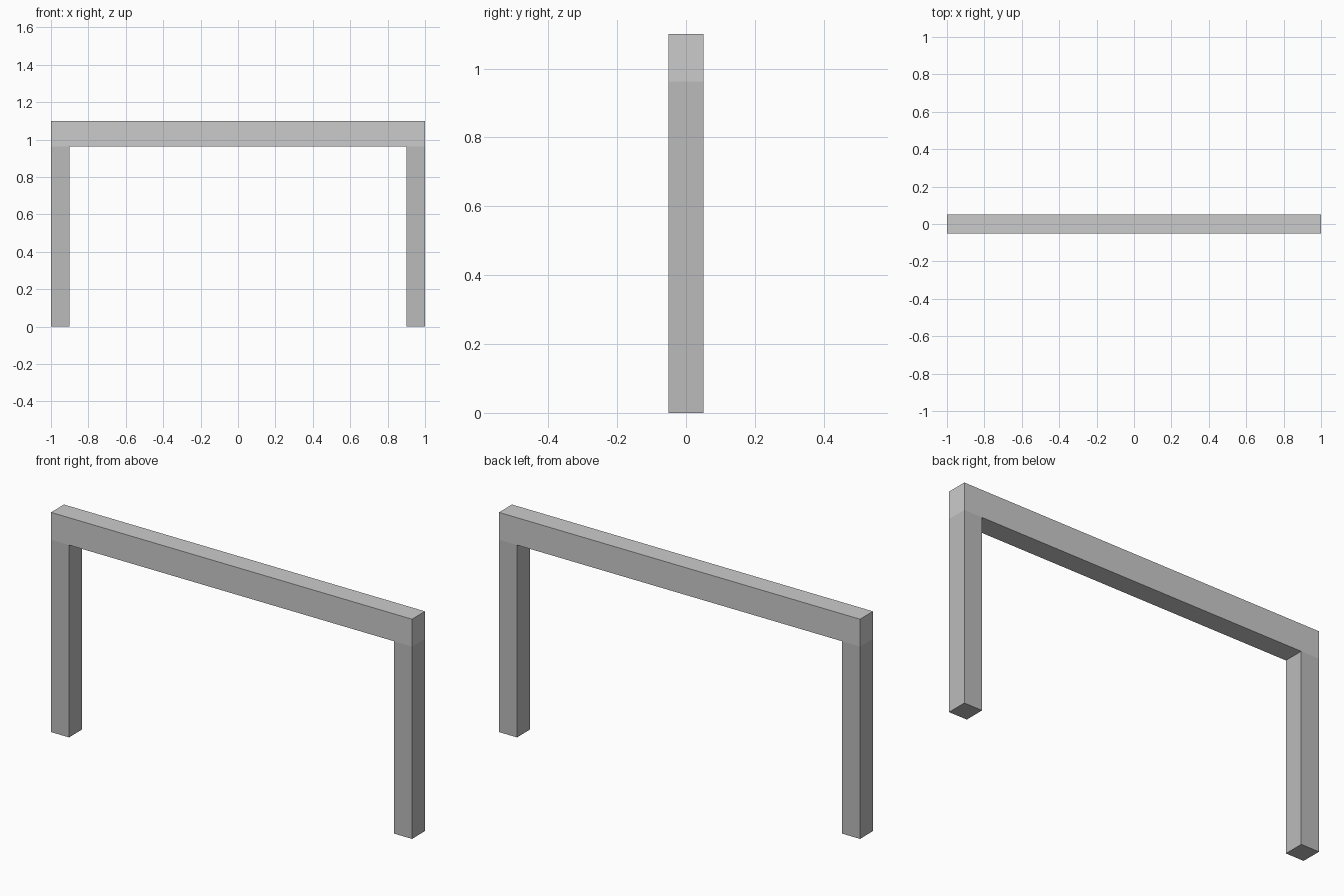
import bpy

if "Cube" in bpy.data.objects:
    bpy.data.objects.remove(bpy.data.objects["Cube"])


def material(name, color):
    mat = bpy.data.materials.new(name)
    mat.diffuse_color = (*color, 1.0)
    mat.use_nodes = True
    mat.node_tree.nodes["Principled BSDF"].inputs["Base Color"].default_value = mat.diffuse_color
    return mat


def box(name, size, center, mat):
    bpy.ops.mesh.primitive_cube_add(size=1, location=center)
    obj = bpy.context.object
    obj.name = name
    obj.scale = size
    bpy.ops.object.transform_apply(location=False, rotation=False, scale=True)
    obj.data.materials.append(mat)
    return obj


LENGTH, DEPTH, HEIGHT = 2.0, 0.103, 1.1
LEG_WIDTH, LEG_HEIGHT = 0.1, 0.963

beam_mat = material("light_grey", (0.63, 0.63, 0.6))
leg_mat = material("dark_grey", (0.5, 0.5, 0.5))

# Horizontal crossbeam resting on the posts
box("crossbeam", (LENGTH, DEPTH, HEIGHT - LEG_HEIGHT),
    (0, 0, (HEIGHT + LEG_HEIGHT) / 2), beam_mat)

# Upright posts, flush with the beam ends
for side, name in ((-1, "left_post"), (1, "right_post")):
    box(name, (LEG_WIDTH, DEPTH, LEG_HEIGHT),
        (side * (LENGTH - LEG_WIDTH) / 2, 0, LEG_HEIGHT / 2), leg_mat)
